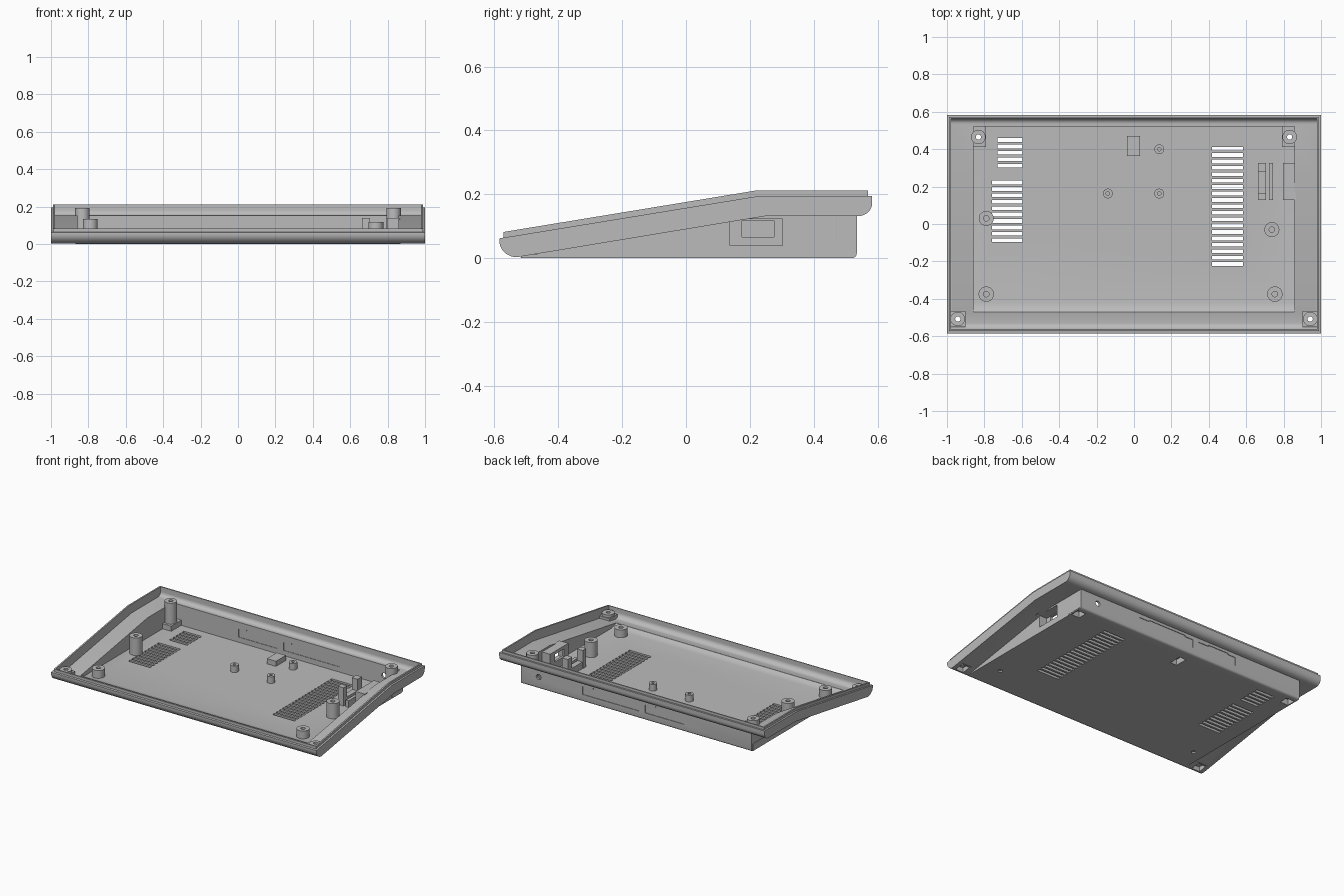
import bpy, bmesh, math
from mathutils import Matrix

if "Cube" in bpy.data.objects:
    bpy.data.objects.remove(bpy.data.objects["Cube"], do_unlink=True)

grey = bpy.data.materials.new("light_grey_plastic")
grey.use_nodes = True
COLOUR = (0.5, 0.5, 0.5, 1)
grey.diffuse_color = COLOUR
grey.node_tree.nodes["Principled BSDF"].inputs["Base Color"].default_value = COLOUR


# Helpers: each shape function adds a closed solid to a bmesh
def prism(bm, half_x, profile):
    """Extrude a (y, z) profile across x."""
    verts = [bm.verts.new((-half_x, y, z)) for y, z in profile]
    face = bm.faces.new(verts)
    ext = bmesh.ops.extrude_face_region(bm, geom=[face])
    moved = [v for v in ext["geom"] if isinstance(v, bmesh.types.BMVert)]
    bmesh.ops.translate(bm, verts=moved, vec=(2 * half_x, 0, 0))


def box(bm, x0, x1, y0, y1, z0, z1):
    m = Matrix.Translation(((x0 + x1) / 2, (y0 + y1) / 2, (z0 + z1) / 2))
    m = m @ Matrix.Diagonal((x1 - x0, y1 - y0, z1 - z0, 1))
    bmesh.ops.create_cube(bm, size=1, matrix=m)


def cyl(bm, x, y, z0, z1, r, axis="Z"):
    m = Matrix.Translation((x, y, (z0 + z1) / 2))
    if axis == "Y":
        m = m @ Matrix.Rotation(math.pi / 2, 4, "X")
    bmesh.ops.create_cone(bm, cap_ends=True, segments=32, radius1=r, radius2=r,
                          depth=z1 - z0, matrix=m)


def arc(cy, cz, ry, rz, start, end, steps=8):
    angles = [math.radians(start + (end - start) * i / steps) for i in range(steps + 1)]
    return [(cy + ry * math.cos(a), cz + rz * math.sin(a)) for a in angles]


def make(name, fill):
    bm = bmesh.new()
    fill(bm)
    bmesh.ops.recalc_face_normals(bm, faces=bm.faces)
    mesh = bpy.data.meshes.new(name)
    bm.to_mesh(mesh)
    bm.free()
    mesh.materials.append(grey)
    ob = bpy.data.objects.new(name, mesh)
    bpy.context.collection.objects.link(ob)
    return ob


def combine(ob, operation, fill):
    """Apply a boolean with a temporary helper solid."""
    helper = make("helper", fill)
    helper.hide_render = True
    mod = ob.modifiers.new("cut", "BOOLEAN")
    mod.operation, mod.solver, mod.use_self = operation, "EXACT", True
    mod.object = helper
    bpy.context.view_layer.update()
    result = bpy.data.meshes.new_from_object(
        ob.evaluated_get(bpy.context.evaluated_depsgraph_get()))
    ob.modifiers.clear()
    ob.data = result
    bpy.data.objects.remove(helper, do_unlink=True)


# Case shell: sloped tray, lip and narrower base, hollowed out
tray = (arc(-0.53, 0.055, 0.055, 0.052, 180, 270) + [(0.25, 0.132)]
        + arc(0.54, 0.172, 0.043, 0.04, 270, 360)
        + [(0.583, 0.195), (0.23, 0.195), (-0.585, 0.062)])
lip = [(-0.572, 0.04), (0.25, 0.15), (0.571, 0.165), (0.571, 0.212),
       (0.22, 0.212), (-0.572, 0.082)]
base = ([(-0.52, 0)] + arc(0.52, 0.015, 0.015, 0.015, 270, 360, 4)
        + [(0.535, 0.142), (0.25, 0.142), (-0.5, 0.02)])
tray_hollow = (arc(-0.53, 0.055, 0.035, 0.032, 180, 270) + [(0.25, 0.152)]
               + arc(0.535, 0.18, 0.028, 0.028, 270, 360)
               + [(0.563, 0.3), (-0.565, 0.3)])
base_hollow = [(-0.475, 0.045), (-0.47, 0.032), (-0.445, 0.019), (-0.42, 0.015),
               (0.52, 0.015), (0.52, 0.17), (0.25, 0.17)]

shell = make("case_shell", lambda bm: prism(bm, 1.0, tray))
combine(shell, "UNION", lambda bm: prism(bm, 0.988, lip))
combine(shell, "UNION", lambda bm: prism(bm, 0.87, base))
combine(shell, "DIFFERENCE", lambda bm: prism(bm, 0.978, tray_hollow))
combine(shell, "DIFFERENCE", lambda bm: prism(bm, 0.857, base_hollow))


# Ventilation slots: x range, first slot y, count
def vents(bm):
    for x0, x1, y, count in ((-0.73, -0.595, 0.449, 5), (-0.76, -0.595, 0.222, 10),
                             (0.417, 0.583, 0.403, 19)):
        for i in range(count):
            yc = y - i * 0.0343
            box(bm, x0, x1, yc - 0.01, yc + 0.01, -0.05, 0.03)


combine(shell, "DIFFERENCE", vents)

CORNERS = [(sx * x, y, block, top, pocket) for sx in (-1, 1)
           for x, y, block, top, pocket in ((0.832, 0.465, 0.05, 0.193, 0.04),
                                            (0.942, -0.508, 0.05, 0.068, 0.035))]


# Screw recesses under the four corner posts
def corner_holes(bm):
    for x, y, block, top, pocket in CORNERS:
        box(bm, x - 0.03, x + 0.03, y - 0.03, y + 0.03, -0.05, pocket)
        cyl(bm, x, y, pocket - 0.01, top + 0.05, 0.014)


# Recessed side connector bay and its window
def bay(bm):
    box(bm, 0.812, 0.9, 0.138, 0.303, 0.04, 0.122)
    box(bm, 0.78, 0.85, 0.175, 0.275, 0.066, 0.118)


# Rear knock-out panels, inside and out, with a round socket hole
def rear_panels(bm):
    for y0, y1 in ((0.49, 0.523), (0.531, 0.56)):
        for x0, x1 in ((-0.02, 0.405), (-0.36, -0.065)):
            box(bm, x0, x1, y0, y1, 0.05, 0.106)
            box(bm, x0 + 0.06, x1 - 0.08, y0, y1, 0.08, 0.114)
    cyl_axis_y = Matrix.Translation((0.737, 0.53, 0.08)) @ Matrix.Rotation(math.pi / 2, 4, "X")
    bmesh.ops.create_cone(bm, cap_ends=True, segments=24, radius1=0.018, radius2=0.018,
                          depth=0.08, matrix=cyl_axis_y)


# Small hollow and screw points in the underside
def underside(bm):
    box(bm, -0.027, 0.022, 0.373, 0.46, -0.05, 0.04)
    for x in (-0.79, 0.753):
        cyl(bm, x, -0.375, -0.05, 0.01, 0.014)


for cutter in (corner_holes, bay, rear_panels, underside):
    combine(shell, "DIFFERENCE", cutter)


# Corner posts: a square foot with a round column
for i, (x, y, block, top, pocket) in enumerate(CORNERS):
    back = y > 0
    low = 0.006 if back else 0.012
    y0, y1 = (0.412, 0.525) if back else (y - 0.042, y + 0.042)
    post = make(("back" if back else "front") + "_corner_post_" + ("right" if x < 0 else "left"),
                lambda bm: box(bm, x - 0.04, x + 0.04, y0, y1, low, block))
    combine(post, "UNION", lambda bm: cyl(bm, x, y, block - 0.005, top, 0.0385))
    combine(post, "DIFFERENCE", corner_holes)

# Floor posts and board standoffs with blind screw holes
POSTS = (("middle_post_right", -0.79, 0.03, 0.134, 0.04),
         ("middle_post_left", 0.737, -0.03, 0.118, 0.04),
         ("front_post_right", -0.79, -0.375, 0.068, 0.041),
         ("front_post_left", 0.753, -0.375, 0.068, 0.041),
         ("standoff_right", -0.14, 0.163, 0.06, 0.026),
         ("standoff_left", 0.135, 0.163, 0.06, 0.026),
         ("standoff_back", 0.135, 0.4, 0.06, 0.026))
for name, x, y, top, r in POSTS:
    post = make(name, lambda bm: cyl(bm, x, y, 0.012, top, r))
    combine(post, "DIFFERENCE", lambda bm: cyl(bm, x, y, top - 0.035, top + 0.02, r * 0.36))

# Floor box, open below
floor_box = make("floor_box", lambda bm: box(bm, -0.037, 0.032, 0.363, 0.47, 0.006, 0.05))
combine(floor_box, "DIFFERENCE", underside)

# Housing around the side bay
housing = make("side_bay_housing",
               lambda bm: box(bm, 0.797, 0.866, 0.128, 0.326, 0.01, 0.139))
combine(housing, "DIFFERENCE", bay)


# Bracket beside the bay: two uprights, a low bar and a thin rib
def bracket(bm):
    box(bm, 0.663, 0.706, 0.128, 0.165, 0.01, 0.139)
    box(bm, 0.663, 0.706, 0.28, 0.326, 0.01, 0.139)
    box(bm, 0.666, 0.703, 0.16, 0.285, 0.01, 0.06)
    box(bm, 0.722, 0.743, 0.128, 0.326, 0.01, 0.06)


make("side_bracket", bracket)

# Smooth the curved faces and keep the edges sharp
bpy.ops.object.select_all(action="DESELECT")
for ob in bpy.context.scene.objects:
    if ob.type == "MESH" and grey.name in ob.data.materials:
        ob.select_set(True)
        bpy.context.view_layer.objects.active = ob
bpy.ops.object.shade_smooth_by_angle(angle=math.radians(30))
